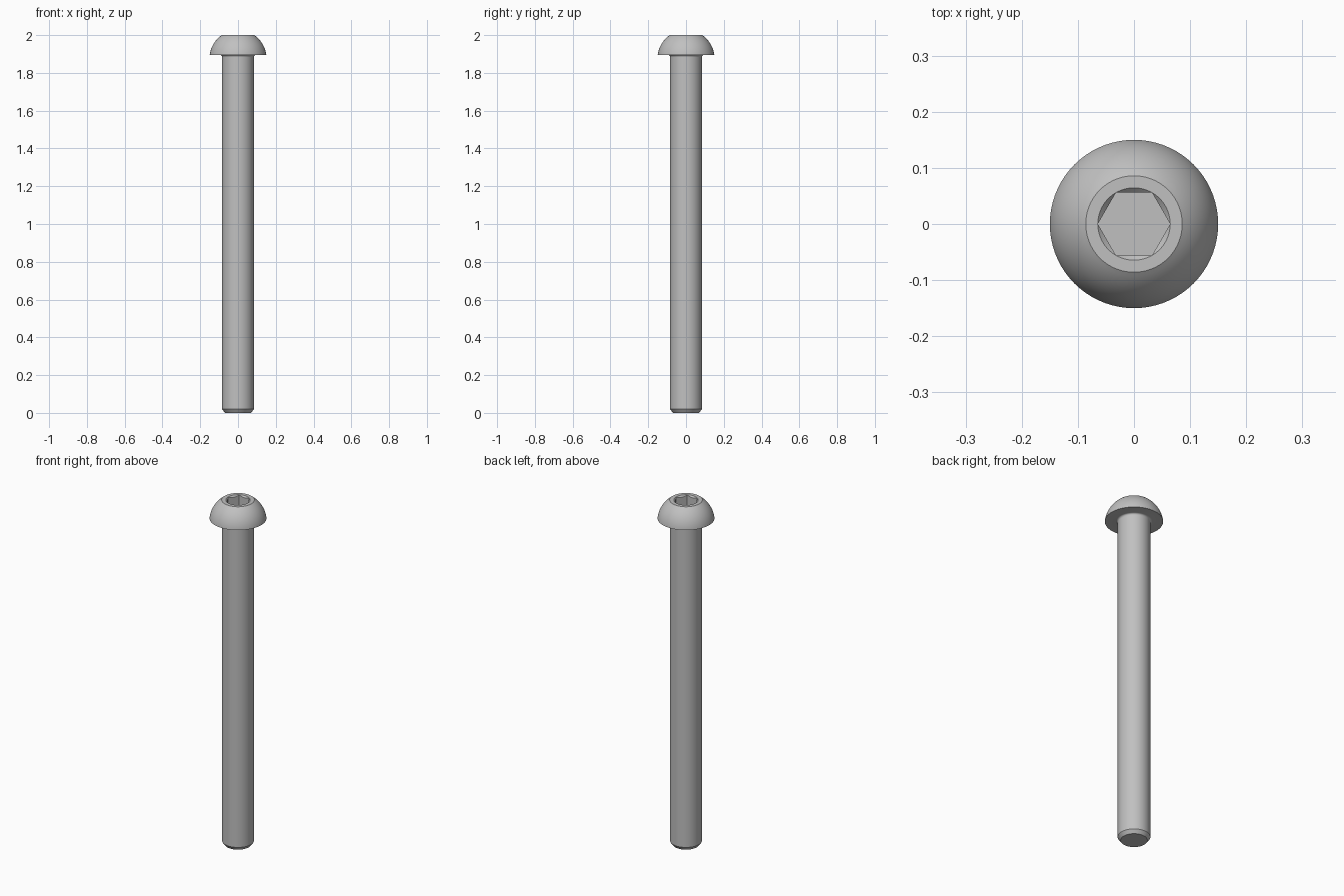
import bpy, bmesh
from math import sin, cos, pi, radians, sqrt, atan2

cube = bpy.data.objects.get("Cube")
if cube:
    bpy.data.objects.remove(cube, do_unlink=True)

SEGMENTS = 72
SHAFT_R, HEAD_R, TOP_R, SOCKET_R = 0.084, 0.15, 0.086, 0.0645
HEAD_Z, TOP_Z, FLOOR_Z = 1.894, 2.0, 1.935
FILLET = 0.01

steel = bpy.data.materials.new("steel grey")
steel.use_nodes = True
grey = (0.53, 0.53, 0.53, 1)
steel.diffuse_color = grey
steel.node_tree.nodes["Principled BSDF"].inputs["Base Color"].default_value = grey


def circle(r, z):
    return [(r * cos(a), r * sin(a), z) for a in angles]


def hexagon(z_rule):
    """Hexagonal ring with corners on the x axis; height depends on radius."""
    ring = []
    for a in angles:
        r = SOCKET_R * cos(pi / 6) / cos(a % (pi / 3) - pi / 6)
        ring.append((r * cos(a), r * sin(a), z_rule(r)))
    return ring


def loft(name, rings, cap):
    """Skin a stack of rings and close the one at index cap."""
    bm = bmesh.new()
    loops = [[bm.verts.new(p) for p in ring] for ring in rings]
    for low, high in zip(loops, loops[1:]):
        for i in range(SEGMENTS):
            j = (i + 1) % SEGMENTS
            bm.faces.new((low[i], low[j], high[j], high[i]))
    end = loops[cap]
    bm.faces.new(end if cap else end[::-1])
    bmesh.ops.remove_doubles(bm, verts=bm.verts, dist=1e-5)
    mesh = bpy.data.meshes.new(name)
    bm.to_mesh(mesh)
    bm.free()
    mesh.materials.append(steel)
    obj = bpy.data.objects.new(name, mesh)
    bpy.context.collection.objects.link(obj)
    bpy.ops.object.select_all(action="DESELECT")
    obj.select_set(True)
    bpy.context.view_layer.objects.active = obj
    bpy.ops.object.shade_smooth_by_angle(angle=radians(30))
    return obj


angles = [2 * pi * i / SEGMENTS for i in range(SEGMENTS)]

# Shaft with chamfered tip
loft("shaft", [circle(0.069, 0), circle(SHAFT_R, 0.02),
               circle(SHAFT_R, HEAD_Z - FILLET)], 0)

# Fillet under the head
steps = [pi / 2 * i / 5 for i in range(6)]
rings = [circle(SHAFT_R + FILLET * (1 - cos(t)), HEAD_Z - FILLET * (1 - sin(t)))
         for t in steps]

# Domed head as an arc centred on the axis
height = TOP_Z - HEAD_Z
rise = (HEAD_R ** 2 - TOP_R ** 2 - height ** 2) / (2 * height)
radius = sqrt(HEAD_R ** 2 + rise ** 2)
start, stop = atan2(rise, HEAD_R), atan2(rise + height, TOP_R)
for i in range(15):
    t = start + (stop - start) * i / 14
    rings.append(circle(radius * cos(t), HEAD_Z - rise + radius * sin(t)))

# Countersunk hexagonal socket
rings += [circle(SOCKET_R, TOP_Z),
          hexagon(lambda r: TOP_Z - (SOCKET_R - r)),
          hexagon(lambda r: FLOOR_Z)]
loft("socket_head", rings, -1)
